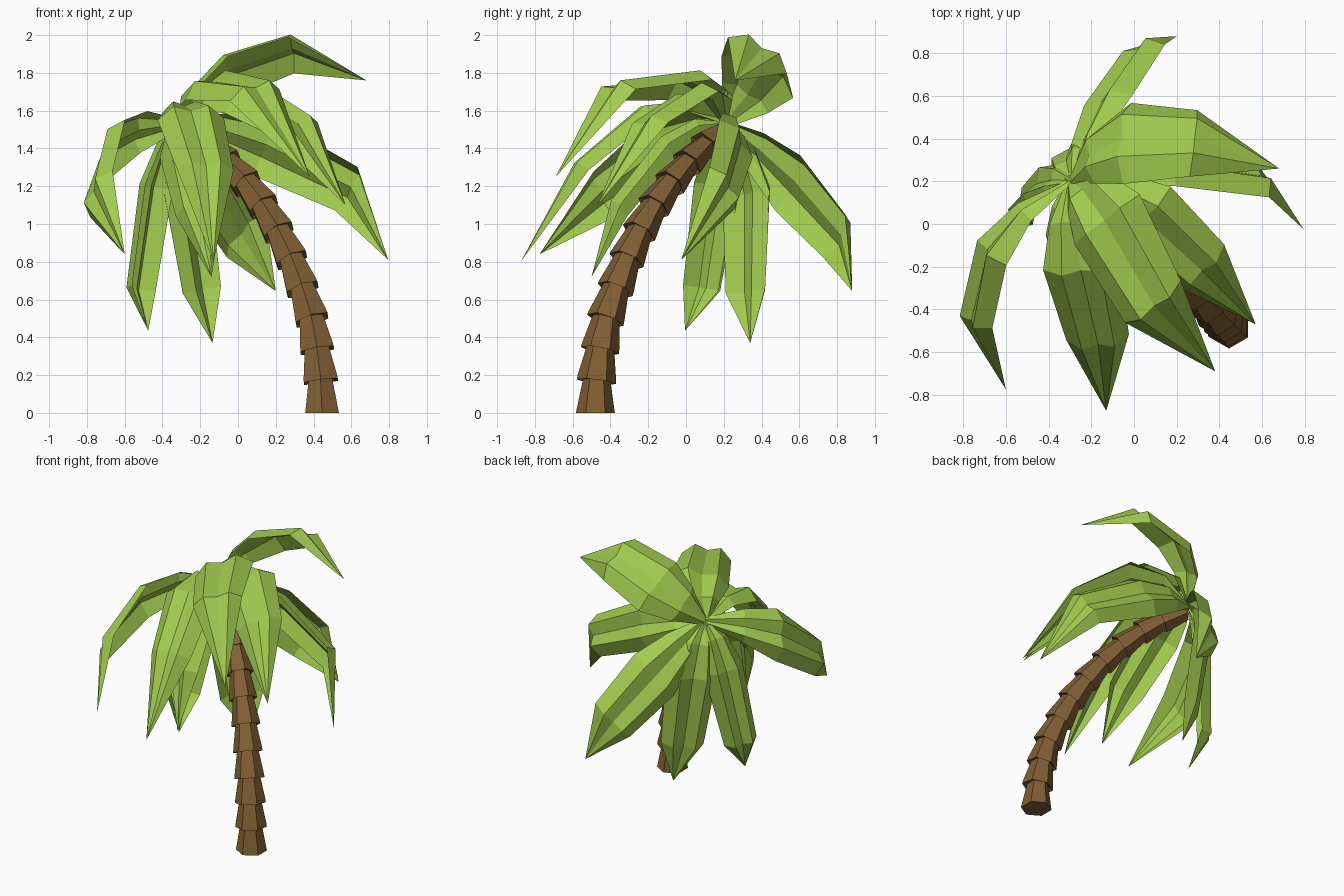
import bpy, bmesh, math
from mathutils import Vector

if "Cube" in bpy.data.objects:
    bpy.data.objects.remove(bpy.data.objects["Cube"])

def material(name, rgb):
    m = bpy.data.materials.new(name)
    m.diffuse_color = (*rgb, 1)
    m.use_nodes = True
    m.node_tree.nodes["Principled BSDF"].inputs["Base Color"].default_value = m.diffuse_color
    return m

BARK = material("bark brown", (0.22, 0.115, 0.034))
LEAF = material("leaf green", (0.355, 0.60, 0.078))

def finish(bm, name, mat, closed=False):
    if closed:
        bmesh.ops.recalc_face_normals(bm, faces=bm.faces)
    me = bpy.data.meshes.new(name)
    bm.to_mesh(me)
    bm.free()
    me.materials.append(mat)
    ob = bpy.data.objects.new(name, me)
    bpy.context.collection.objects.link(ob)
    return ob

# Trunk: hexagonal tapered segments stacked along a leaning curve
PATH = [Vector(p) for p in [
    (.445, -.48, 0), (.437, -.473, .18), (.417, -.453, .345), (.388, -.423, .505),
    (.338, -.37, .665), (.28, -.31, .82), (.21, -.243, .965), (.13, -.165, 1.10),
    (.04, -.08, 1.22), (-.06, .01, 1.325), (-.17, .1, 1.415), (-.28, .19, 1.48)]]

def trunk():
    bm = bmesh.new()
    rings = []
    n = len(PATH) - 1

    def ring(centre, tangent, r):
        q = Vector((0, 0, 1)).rotation_difference(tangent)
        vs = []
        for k in range(6):
            a = math.pi / 2 + k * math.pi / 3
            vs.append(bm.verts.new(centre + q @ Vector((r * math.cos(a), r * math.sin(a), 0))))
        rings.append(vs)

    for i in range(n):
        t = (PATH[i + 1] - PATH[i]).normalized()
        r = 0.107 - 0.023 * i / n
        if i == 0:
            t, r = Vector((0, 0, 1)), 0.103
        ring(PATH[i] - t * (0.015 if i else 0), t, r)          # wide flared bottom
        if i:
            ring(PATH[i] + t * 0.012, t, r * 0.97)             # short lip
        ring(PATH[i + 1], t, r * 0.70)                         # narrow top
    for a, b in zip(rings, rings[1:]):
        for k in range(6):
            bm.faces.new((a[k], a[(k + 1) % 6], b[(k + 1) % 6], b[k]))
    bm.faces.new(rings[0][::-1])
    bm.faces.new(rings[-1])
    finish(bm, "trunk", BARK, True)

trunk()

# Fronds: creased M-shaped leaf blades bent through two stations to a point
ROOT = Vector((-.295, .2, 1.53))
SECTION = [(-1, -.015), (-.52, .06), (0, .032), (.52, .06), (1, -.015)]

def frond(name, s1, s2, tip, across):
    s1, s2, tip, across = map(Vector, (s1, s2, tip, across))
    q = ROOT.lerp(s1, .45) + (s1 - ROOT.lerp(s2, .5)) * .35
    pts = [ROOT, q, s1, s2, tip]
    widths = [.15, .75, 1.14, .95]
    bm = bmesh.new()
    rows = []
    for i, w in enumerate(widths):
        t = (pts[i + 1] - pts[max(i - 1, 0)]).normalized()
        a = across - t * across.dot(t) * .6
        a = a.normalized() * across.length
        nrm = a.cross(t).normalized()
        rows.append([bm.verts.new(pts[i] + a * (u * w) + nrm * (h * min(w, 1.05))) for u, h in SECTION])
    end = bm.verts.new(tip)
    for r0, r1 in zip(rows, rows[1:]):
        for k in range(4):
            bm.faces.new((r0[k], r0[k + 1], r1[k + 1], r1[k]))
    for k in range(4):
        bm.faces.new((rows[-1][k], rows[-1][k + 1], end))
    finish(bm, name, LEAF)

frond("frond_raised", (-.04, .385, 1.79), (.28, .385, 1.905), (.68, .26, 1.76), (-.01, -.165, .10))
frond("frond_right", (.14, .26, 1.41), (.58, .20, 1.19), (.795, -.025, .81), (.05, -.06, .13))
frond("frond_front_right", (.05, .04, 1.66), (.31, -.20, 1.51), (.57, -.47, 1.10), (-.11, -.11, -.05))
frond("frond_front_upper", (-.13, .02, 1.725), (.09, -.37, 1.695), (.38, -.69, 1.25), (-.12, -.12, -.045))
frond("frond_front", (-.25, -.20, 1.57), (-.17, -.54, 1.29), (-.13, -.875, .80), (-.155, -.01, 0))
frond("frond_front_lower", (-.27, -.08, 1.40), (-.21, -.34, 1.08), (-.14, -.50, .72), (-.13, .02, -.03))
frond("frond_left", (-.655, -.125, 1.40), (-.735, -.44, 1.16), (-.60, -.775, .84), (-.05, .01, -.145))
frond("frond_left_hanging", (-.43, .17, 1.20), (-.51, .09, .66), (-.475, -.005, .435), (.065, .105, 0))
frond("frond_back_hanging", (-.28, .33, 1.17), (-.20, .325, .65), (-.135, .34, .37), (.105, .11, .02))
frond("frond_back", (-.13, .55, 1.22), (.035, .795, .94), (.20, .88, .645), (.09, .045, .14))
